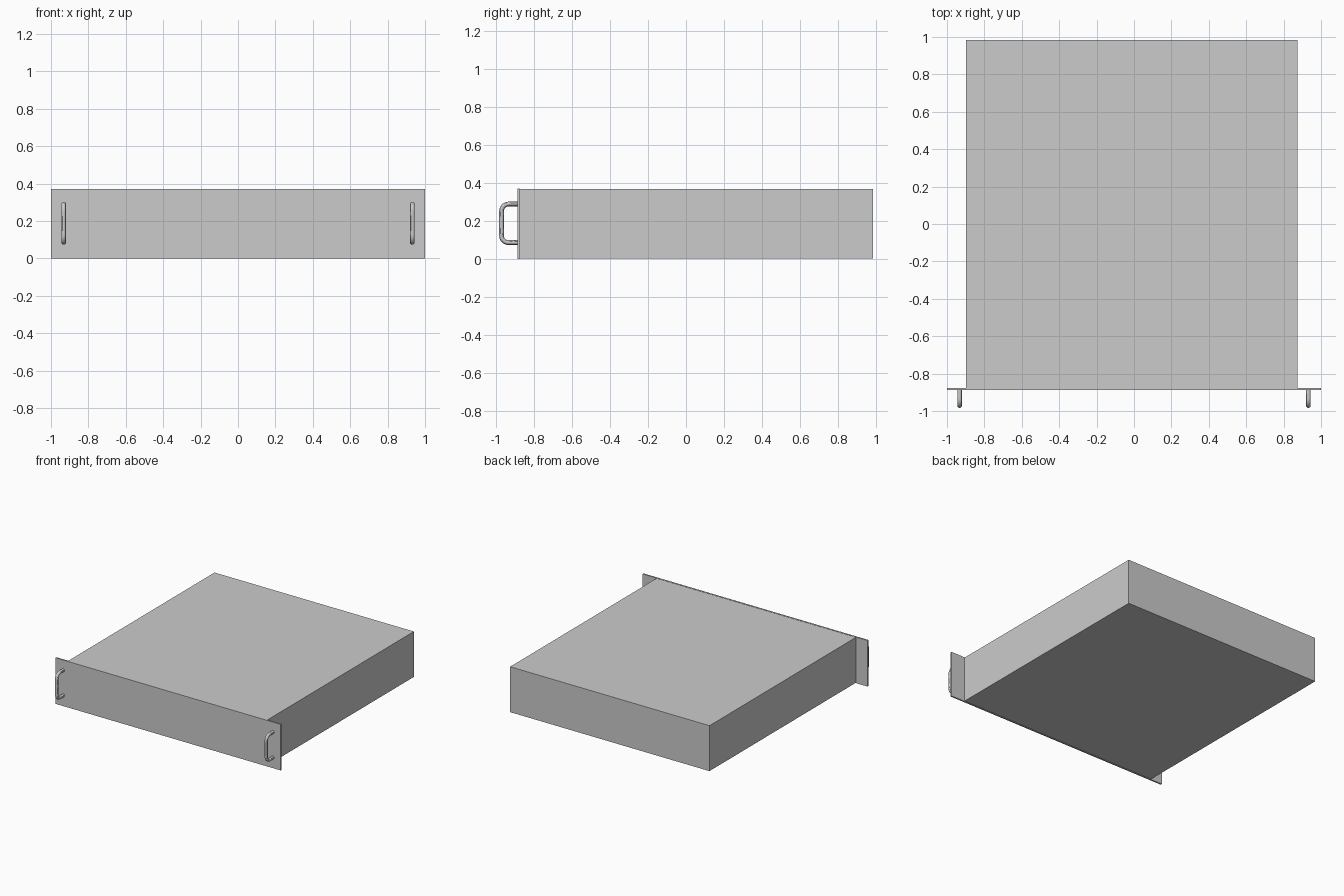
import bpy, bmesh
from mathutils import Vector

if "Cube" in bpy.data.objects:
    bpy.data.objects.remove(bpy.data.objects["Cube"])


def box(name, lo, hi):
    lo, hi = Vector(lo), Vector(hi)
    bm = bmesh.new()
    bmesh.ops.create_cube(bm, size=1)
    for v in bm.verts:
        v.co = [(lo[i] + hi[i]) / 2 + v.co[i] * (hi[i] - lo[i]) for i in range(3)]
    me = bpy.data.meshes.new(name)
    bm.to_mesh(me)
    bm.free()
    ob = bpy.data.objects.new(name, me)
    bpy.context.collection.objects.link(ob)
    return ob


def handle(name, x):
    # Round bar bent at two corners; each bend is one Bezier segment
    y0, y1, z0, z1, r = -0.882, -0.971, 0.086, 0.289, 0.037
    path = [(y0, z0), (y1 + r, z0), (y1, z0 + r), (y1, z1 - r), (y1 + r, z1), (y0, z1)]
    tangents = [(-1, 0), (-1, 0), (0, 1), (0, 1), (1, 0), (1, 0)]
    cu = bpy.data.curves.new(name, 'CURVE')
    cu.dimensions = '3D'
    cu.bevel_depth = 0.0125
    cu.bevel_resolution = 4
    cu.resolution_u = 8
    cu.use_fill_caps = True
    sp = cu.splines.new('BEZIER')
    sp.bezier_points.add(len(path) - 1)
    for p, (y, z), (ty, tz) in zip(sp.bezier_points, path, tangents):
        p.handle_left_type = p.handle_right_type = 'FREE'
        k = 0.552 * r
        p.co = (x, y, z)
        p.handle_left = (x, y - ty * k, z - tz * k)
        p.handle_right = (x, y + ty * k, z + tz * k)
    ob = bpy.data.objects.new(name, cu)
    bpy.context.collection.objects.link(ob)
    # Convert to mesh with smooth sides and sharp end caps
    bpy.ops.object.select_all(action='DESELECT')
    ob.select_set(True)
    bpy.context.view_layer.objects.active = ob
    bpy.ops.object.convert(target='MESH')
    bpy.ops.object.shade_smooth_by_angle()


# Chassis, slightly off centre behind the panel
box("chassis", (-0.897, -0.878, 0.003), (0.875, 0.983, 0.368))

# Wide front panel with mounting ears
box("front_panel", (-1, -0.888, 0), (1, -0.876, 0.37))

# Pull handles
for side, x in (("left", -0.932), ("right", 0.932)):
    handle("handle_" + side, x)
